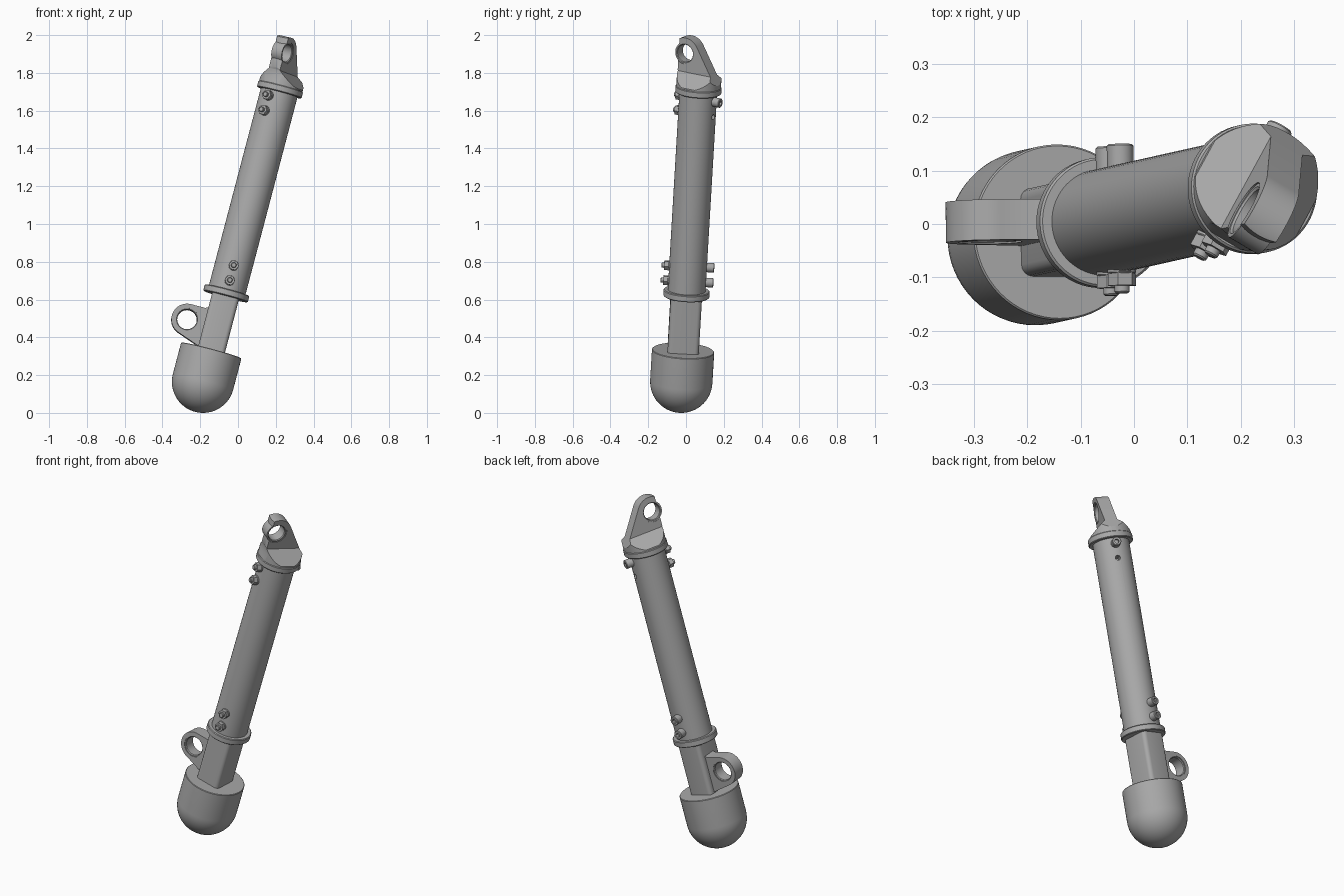
import bpy, bmesh
from math import pi, cos, sin, radians
from mathutils import Matrix, Vector

if "Cube" in bpy.data.objects:
    bpy.data.objects.remove(bpy.data.objects["Cube"])

steel = bpy.data.materials.new("grey_steel")
steel.use_nodes = True
GREY = (0.4, 0.4, 0.4, 1)
steel.diffuse_color = GREY
steel.node_tree.nodes["Principled BSDF"].inputs["Base Color"].default_value = GREY

# Leaning strut frame: origin at the ball centre, z along the strut
BALL = Vector((-0.185, -0.025, 0.165))
axis = (Vector((0.227, 0.067, 1.73)) - BALL).normalized()
side = Vector((0, 1, 0)).cross(axis).normalized()
back = axis.cross(side)
STRUT = Matrix.Translation(BALL) @ Matrix((side, back, axis)).transposed().to_4x4()
TOP = STRUT @ Matrix.Rotation(radians(-30), 4, 'Z')   # twisted upper end
ACROSS_X = Matrix(((0, 0, 1, 0), (1, 0, 0, 0), (0, 1, 0, 0), (0, 0, 0, 1)))
ACROSS_Y = Matrix(((1, 0, 0, 0), (0, 0, -1, 0), (0, 1, 0, 0), (0, 0, 0, 1)))


def shift(x=0, y=0, z=0):
    return Matrix.Translation((x, y, z))


def finish(name, bm, frame):
    bmesh.ops.recalc_face_normals(bm, faces=bm.faces)
    bm.transform(frame)
    mesh = bpy.data.meshes.new(name)
    bm.to_mesh(mesh)
    bm.free()
    mesh.materials.append(steel)
    ob = bpy.data.objects.new(name, mesh)
    bpy.context.collection.objects.link(ob)
    return ob


def prism(name, pts, z0, z1, frame, bevel=0):
    """Extrude a flat outline from z0 to z1."""
    bm = bmesh.new()
    face = bm.faces.new([bm.verts.new((x, y, z0)) for x, y in pts])
    new = bmesh.ops.extrude_face_region(bm, geom=[face])["geom"]
    bmesh.ops.translate(bm, vec=(0, 0, z1 - z0),
                        verts=[v for v in new if isinstance(v, bmesh.types.BMVert)])
    if bevel:
        edges = [e for e in bm.edges if abs(e.verts[0].co.z - e.verts[1].co.z) > 1e-4]
        bmesh.ops.bevel(bm, geom=edges, offset=bevel, segments=4, profile=0.5, affect='EDGES')
    return finish(name, bm, frame)


def lathe(name, profile, frame, sides=64, closed=False):
    """Spin (radius, height) points round z."""
    bm = bmesh.new()
    vs = [bm.verts.new((r, 0, z)) for r, z in profile]
    pairs = list(zip(vs, vs[1:])) + ([(vs[-1], vs[0])] if closed else [])
    edges = [bm.edges.new(p) for p in pairs]
    bmesh.ops.spin(bm, geom=vs + edges, cent=(0, 0, 0), axis=(0, 0, 1),
                   angle=2 * pi, steps=sides, use_duplicate=False)
    bmesh.ops.remove_doubles(bm, verts=bm.verts, dist=1e-5)
    return finish(name, bm, frame)


def arc(cx, cy, r, a0, a1, n=32):
    return [(cx + r * cos(radians(a0 + (a1 - a0) * i / n)),
             cy + r * sin(radians(a0 + (a1 - a0) * i / n))) for i in range(n + 1)]


def circle(r, n=32):
    return arc(0, 0, r, 0, 360 - 360 / n, n - 1)


def disc(name, r, z0, z1, frame, c=0.004, sides=64):
    return lathe(name, [(0, z0), (r - c, z0), (r, z0 + c), (r, z1 - c), (r - c, z1), (0, z1)],
                 frame, sides)


def cut(ob, tool, operation='DIFFERENCE'):
    mod = ob.modifiers.new("cut", 'BOOLEAN')
    mod.operation, mod.object, mod.solver = operation, tool, 'EXACT'
    with bpy.context.temp_override(object=ob, active_object=ob):
        bpy.ops.object.modifier_apply(modifier=mod.name)
    bpy.data.objects.remove(tool)


def bushing(name, outer, inner, half, frame):
    c = 0.004
    lathe(name, [(outer, -half), (inner + c, -half), (inner, c - half),
                 (inner, half - c), (inner + c, half), (outer, half)], frame, 48, True)


# Rounded foot
lathe("foot", arc(0, 0, 0.165, -90, 0, 16) + [(0.165, 0.168), (0.162, 0.171), (0, 0.171)], STRUT)

# Inner rod and its side eye
w, d = 0.073, 0.083
prism("inner_rod", [(-w, -d), (w, -d), (w, d), (-w, d)], 0.15, 0.48, STRUT, 0.022)
EYE = STRUT @ shift(-0.166, 0.012, 0.297) @ ACROSS_Y
side_eye = prism("side_eye", arc(0, 0, 0.083, 90, 250) + [(0.096, -0.122), (0.12, -0.122),
                 (0.12, 0.09), (0.092, 0.09), (0.078, 0.083)], -0.038, 0.038, EYE)
cut(side_eye, prism("eye_hole", circle(0.06, 48), -0.2, 0.2, EYE))
bushing("side_eye_bushing", 0.061, 0.052, 0.035, EYE)

# Outer tube and end collars
tube = prism("outer_tube", circle(0.1, 64), 0.49, 1.6, STRUT)
disc("lower_collar", 0.122, 0.467, 0.502, STRUT)
disc("upper_collar", 0.122, 1.585, 1.62, STRUT)

# Upper eye: side outline trimmed by a flared front outline and a round base
LUG = TOP @ shift(z=1.615)
lug = prism("upper_eye", arc(-0.077, 0.178, 0.085, 35, 232) +
            [(-0.112, 0.08), (-0.107, 0.05), (-0.113, 0.015), (-0.115, 0), (0.118, 0), (0.118, 0.03)],
            -0.15, 0.15, LUG @ ACROSS_X)
half = [(0.115, -0.01), (0.112, 0.012), (0.035, 0.078), (0.035, 0.35)]
flare = half + [(-x, z) for x, z in reversed(half)]
cut(lug, prism("flare_tool", flare, -0.3, 0.3, LUG @ ACROSS_Y), 'INTERSECT')
cut(lug, prism("round_tool", circle(0.1185, 64), -0.1, 0.5, LUG), 'INTERSECT')
HOLE = LUG @ shift(0, -0.077, 0.178) @ ACROSS_X
cut(lug, prism("lug_hole", circle(0.058, 48), -0.3, 0.3, HOLE))
bushing("upper_eye_bushing", 0.059, 0.047, 0.032, HOLE)


# Cross bolts: nut and tip at the front, socket head at the back
def bolt(name, frame, height, head=True):
    front = frame @ shift(z=height) @ ACROSS_Y
    rear = front @ Matrix.Rotation(pi, 4, 'X')
    disc(name + "_washer", 0.027, 0.094, 0.104, front, 0.002, 32)
    prism(name + "_nut", circle(0.027, 6), 0.1, 0.127, front)
    disc(name + "_tip", 0.014, 0.09, 0.141, front, 0.003, 24)
    if head:
        cap = disc(name + "_head", 0.025, 0.09, 0.139, rear, 0.003, 32)
        cut(cap, prism("socket_tool", circle(0.013, 6), 0.122, 0.2, rear))
    else:
        cut(tube, prism("hole_tool", circle(0.014, 24), 0.05, 0.2, rear))


bolt("lower_bolt_a", STRUT, 0.55)
bolt("lower_bolt_b", STRUT, 0.632)
bolt("upper_bolt_a", TOP, 1.469, head=False)
bolt("upper_bolt_b", TOP, 1.552)

# Smooth round surfaces, keep edges crisp
for ob in bpy.context.scene.objects:
    if ob.type == 'MESH':
        ob.select_set(True)
        bpy.context.view_layer.objects.active = ob
bpy.ops.object.shade_smooth_by_angle(angle=radians(30))
